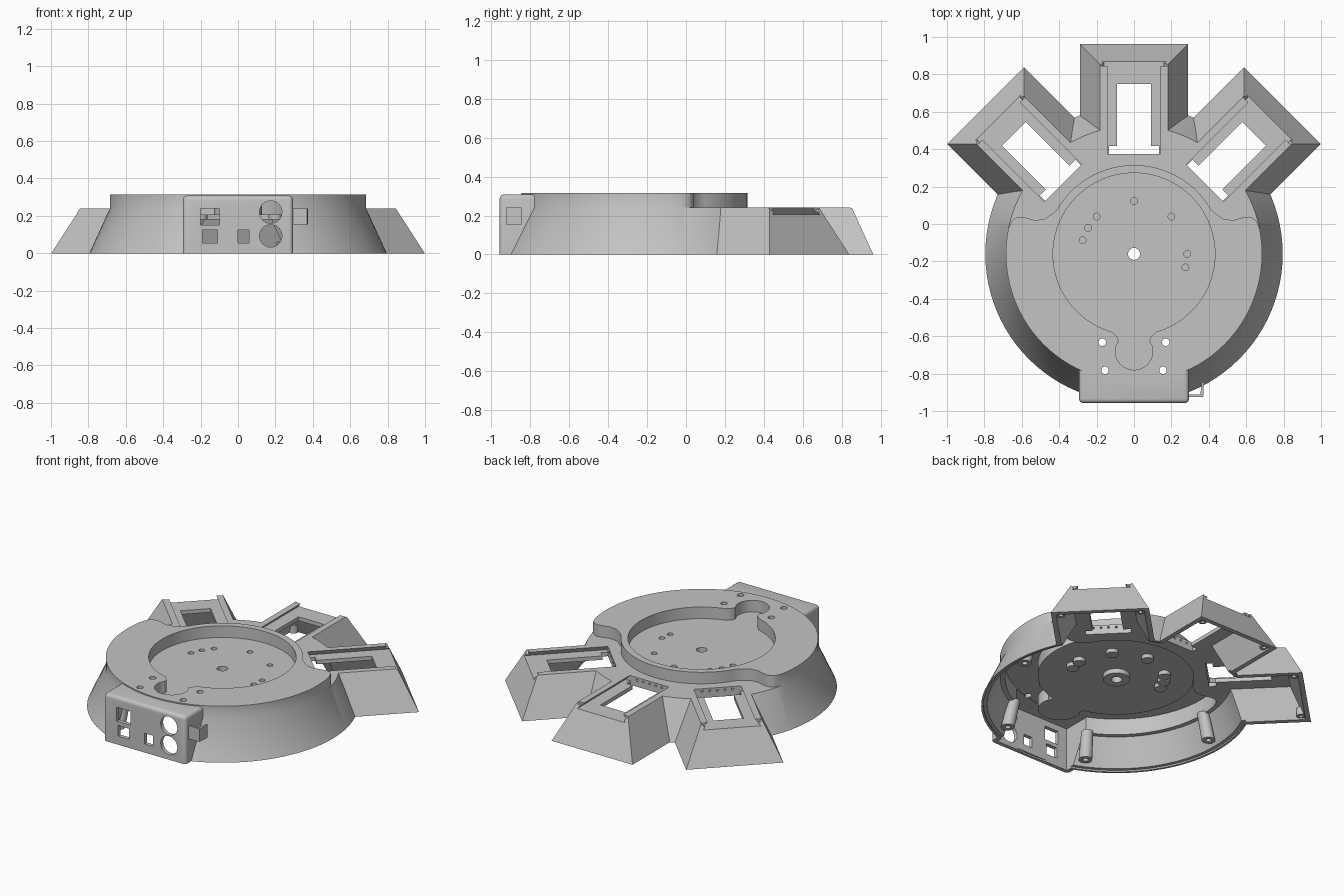
import bpy, bmesh
from math import sin, cos, radians, pi
from mathutils import Matrix, Vector

if "Cube" in bpy.data.objects:
    bpy.data.objects.remove(bpy.data.objects["Cube"])

PIVOT = Matrix.Translation((0, -0.16, 0))
ARMS = [PIVOT @ Matrix.Rotation(radians(a), 4, 'Z') for a in (-45, 0, 45)]

grey = bpy.data.materials.new("light_grey_plastic")
grey.use_nodes = True
grey.diffuse_color = (0.55, 0.55, 0.55, 1)
grey.node_tree.nodes["Principled BSDF"].inputs["Base Color"].default_value = (0.55, 0.55, 0.55, 1)


def arc(r, a0, a1, n, cx=0.0, cy=0.0):
    steps = [radians(a0 + (a1 - a0) * i / n) for i in range(n + 1)]
    return [(cx + r * cos(a), cy + r * sin(a)) for a in steps]


def rect(w, y0, y1):
    return [(-w, y0), (w, y0), (w, y1), (-w, y1)]


def ring(r, x=0.0, y=0.0, n=96):
    return arc(r, 0, 360 - 360 / n, n - 1, x, y)


def loft(bm, low, z0, high, z1, mat=PIVOT):
    """Closed solid between two outlines with the same point count."""
    a = [bm.verts.new(mat @ Vector((x, y, z0))) for x, y in low]
    b = [bm.verts.new(mat @ Vector((x, y, z1))) for x, y in high]
    bm.faces.new(a[::-1])
    bm.faces.new(b)
    for i in range(len(a)):
        j = (i + 1) % len(a)
        bm.faces.new((a[i], a[j], b[j], b[i]))


def prism(bm, outline, z0, z1, mat=PIVOT):
    loft(bm, outline, z0, outline, z1, mat)


def rod(bm, x, y, z0, z1, r, mat=PIVOT):
    prism(bm, ring(r, x, y, 24), z0, z1, mat)


def solid(build):
    bm = bmesh.new()
    build(bm)
    bmesh.ops.recalc_face_normals(bm, faces=bm.faces)
    me = bpy.data.meshes.new("solid")
    bm.to_mesh(me)
    bm.free()
    return me


def place(name, me):
    ob = bpy.data.objects.new(name, me)
    bpy.context.collection.objects.link(ob)
    return ob


def volume(me):
    bm = bmesh.new()
    bm.from_mesh(me)
    v = bm.calc_volume(signed=True)
    bm.free()
    return v


def combine(me, op, build):
    """Boolean a new solid into a mesh, using the first solver with a sound result."""
    before = volume(me)
    tool_mesh = solid(build)
    low, high = (.999, 3) if op == 'UNION' else (.15, 1.001)
    for solver in ('MANIFOLD', 'EXACT', 'FLOAT'):
        base, tool = place("base", me), place("tool", tool_mesh)
        tool.hide_render = True
        mod = base.modifiers.new("bool", 'BOOLEAN')
        mod.operation, mod.solver, mod.object = op, solver, tool
        bpy.context.view_layer.update()
        dg = bpy.context.evaluated_depsgraph_get()
        result = bpy.data.meshes.new_from_object(base.evaluated_get(dg))
        bpy.data.objects.remove(base)
        bpy.data.objects.remove(tool)
        if low * before < volume(result) < high * before:
            return result
    return me


# Outlines, measured from the turntable axis
shoulder = [(.655, .175), (.635, .192), (.61, .199), (.58, .194), (.53, .18), (.48, .186), (.44, .213)]
raised = (arc(.685, -191.25, 11.25, 54) + shoulder + arc(.475, 30, 150, 40)
          + [(-x, y) for x, y in reversed(shoulder)])


def keyhole(r, slot, neck):
    lip = [(neck, -.475), (neck - .002, -.46), (neck + .003, -.447)]
    return (arc(r, -74.5, 254.5, 88) + [(-x, y) for x, y in reversed(lip)]
            + arc(slot, 160, 380, 28, 0, -.52) + lip)


def control_box(bm):
    prism(bm, rect(.294, -.797, -.56), 0, .308)
    front = min(v.co.y for v in bm.verts)
    back = max(v.co.y for v in bm.verts)
    rounded = []
    for e in bm.edges:
        mid = (e.verts[0].co + e.verts[1].co) / 2
        if mid.y < back - .01 and mid.z > .05 and (mid.z > .3 or mid.y < front + .01):
            rounded.append(e)
    bmesh.ops.bevel(bm, geom=rounded, offset=.022, segments=4, profile=.5, affect='EDGES')


# Outer housing: cone, three arms, raised deck, control box
shell = solid(lambda bm: loft(bm, ring(.795), 0, ring(.685), .24))
for m in ARMS:
    shell = combine(shell, 'UNION', lambda bm: loft(
        bm, rect(.29, .4, 1.122), 0, rect(.181, .4, 1.012), .24, m))
shell = combine(shell, 'UNION', lambda bm: prism(bm, raised, .1, .315))
shell = combine(shell, 'UNION', control_box)

# Hollow inside, with a small rebate round the bottom rim
shell = combine(shell, 'DIFFERENCE', lambda bm: loft(bm, ring(.774), -.02, ring(.682), .18))
shell = combine(shell, 'DIFFERENCE', lambda bm: prism(bm, ring(.781), -.02, .01))
shell = combine(shell, 'DIFFERENCE', lambda bm: prism(
    bm, [(x * .955, y * .955) for x, y in raised], .1, .285))
shell = combine(shell, 'DIFFERENCE', lambda bm: prism(bm, rect(.266, -.772, -.5), -.02, .28))
for m in ARMS:
    shell = combine(shell, 'DIFFERENCE', lambda bm: loft(
        bm, rect(.269, .42, 1.101), -.02, rect(.179, .42, 1.01), .18, m))

# Turntable well with keyhole notch
shell = combine(shell, 'UNION', lambda bm: prism(bm, keyhole(.462, .128, .114), .205, .3))
shell = combine(shell, 'DIFFERENCE', lambda bm: prism(bm, keyhole(.433, .1, .085), .24, .4))


# Undercut channels, end notches, windows and pin holes of the arms
def pins(bm, m):
    for i in range(-2, 3):
        spin = m @ Matrix.Translation((i * .045, .52, .222)) @ Matrix.Rotation(-pi / 2, 4, 'X')
        rod(bm, 0, 0, 0, .03, .007, spin)


for m in ARMS:
    for w0, w1, y0, y1, z0, z1 in ((.172, .14, .535, 1.2, .205, .241), (.15, .2, 1.004, 1.2, .205, .26),
                                   (.09, .09, .54, .908, .1, .35), (.135, .135, .535, .577, .1, .35)):
        shell = combine(shell, 'DIFFERENCE', lambda bm: loft(
            bm, rect(w0, y0, y1), z0, rect(w1, y0, y1), z1, m))
    shell = combine(shell, 'DIFFERENCE', lambda bm: pins(bm, m))

# Screw holes in the well and the front deck
blind = [(0, .283), (-.2, .2), (.2, .2), (-.245, .14), (-.275, .073), (.285, 0), (.275, -.072)]
through = [(-.17, -.472), (.17, -.472), (-.155, -.622), (.155, -.622)]


def deck_holes(bm):
    for x, y in blind:
        rod(bm, x, y, .1, .4, .018)
    for x, y in through:
        rod(bm, x, y, .1, .4, .02)
    rod(bm, 0, 0, .1, .4, .032)


shell = combine(shell, 'DIFFERENCE', deck_holes)


# Sockets and ports in the control box
def ports(bm):
    for x0, x1, z0, z1 in ((-.2, -.1, .15, .24), (-.19, -.11, .055, .125), (0, .06, .055, .125)):
        prism(bm, [(x0, -.9), (x1, -.9), (x1, -.74), (x0, -.74)], z0, z1)
    for z in (.22, .093):
        spin = PIVOT @ Matrix.Translation((.175, -.74, z)) @ Matrix.Rotation(pi / 2, 4, 'X')
        rod(bm, 0, 0, 0, .16, .06, spin)


shell = combine(shell, 'DIFFERENCE', ports)

# Wall posts, well bosses and arm screw posts
post_angles = [radians(a) for a in (0, 180, -65, -115)]
arm_spots = [(m, x) for m in ARMS for x in (-.235, .235)]


def posts(bm):
    for a in post_angles:
        loft(bm, ring(.04, .705 * cos(a), .705 * sin(a), 24), .025,
             ring(.036, .665 * cos(a), .665 * sin(a), 24), .19)
    for x, y in blind:
        rod(bm, x, y, .18, .212, .036)
    rod(bm, 0, 0, .175, .21, .08)
    for m, x in arm_spots:
        rod(bm, x, 1.067, .008, .06, .026, m)


def post_holes(bm):
    for a in post_angles:
        rod(bm, .705 * cos(a), .705 * sin(a), -.01, .07, .016)
    rod(bm, 0, 0, .1, .25, .032)
    for m, x in arm_spots:
        rod(bm, x, 1.067, -.01, .04, .012, m)


bosses = combine(solid(posts), 'DIFFERENCE', post_holes)

# Hook on the side of the control box
hook = solid(lambda bm: prism(bm, [(.28, -.752), (.355, -.752), (.362, -.685), (.374, -.685),
                                   (.37, -.765), (.28, -.765)], .155, .24))

for name, me in (("housing", shell), ("screw_bosses", bosses), ("side_hook", hook)):
    me.materials.clear()
    me.materials.append(grey)
    ob = place(name, me)
    bpy.ops.object.select_all(action='DESELECT')
    ob.select_set(True)
    bpy.context.view_layer.objects.active = ob
    bpy.ops.object.shade_smooth_by_angle(angle=radians(30))
